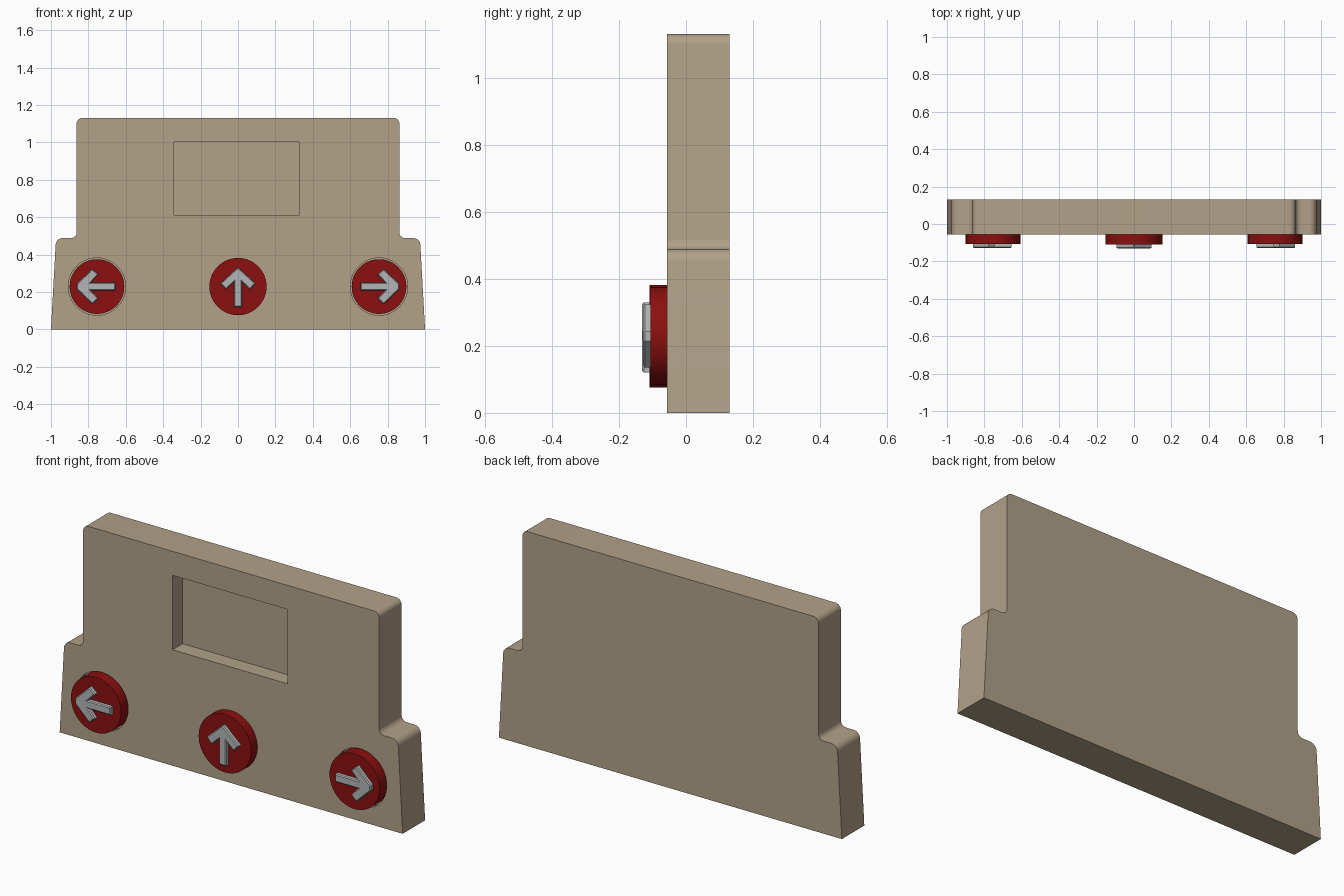
import bpy, bmesh, math
from mathutils import Vector

if "Cube" in bpy.data.objects:
    bpy.data.objects.remove(bpy.data.objects["Cube"])


def material(name, rgb):
    m = bpy.data.materials.new(name)
    m.diffuse_color = (*rgb, 1)
    m.use_nodes = True
    m.node_tree.nodes["Principled BSDF"].inputs["Base Color"].default_value = m.diffuse_color
    return m


tan = material("tan", (0.44, 0.36, 0.25))
red = material("red", (0.26, 0.005, 0.005))
silver = material("silver", (0.45, 0.46, 0.47))


def prism(name, points, front, back, mat=None):
    """Extrude an x-z outline from y = front to y = back."""
    bm = bmesh.new()
    face = bm.faces.new([bm.verts.new((x, front, z)) for x, z in points])
    ext = bmesh.ops.extrude_face_region(bm, geom=[face])
    moved = [v for v in ext["geom"] if isinstance(v, bmesh.types.BMVert)]
    bmesh.ops.translate(bm, verts=moved, vec=(0, back - front, 0))
    bmesh.ops.recalc_face_normals(bm, faces=bm.faces)
    mesh = bpy.data.meshes.new(name)
    bm.to_mesh(mesh)
    bm.free()
    obj = bpy.data.objects.new(name, mesh)
    bpy.context.collection.objects.link(obj)
    if mat:
        mesh.materials.append(mat)
    return obj


def rounded(corners, steps=6):
    """Round each (x, z, radius) corner with a circular-looking arc."""
    out = []
    for i, (x, z, r) in enumerate(corners):
        p = Vector((x, z))
        if r == 0:
            out.append(p)
            continue
        a = p + (Vector(corners[i - 1][:2]) - p).normalized() * r
        b = p + (Vector(corners[(i + 1) % len(corners)][:2]) - p).normalized() * r
        for k in range(steps + 1):
            t = k / steps
            w = 2 * t * (1 - t) * math.sqrt(0.5)
            q = a * (1 - t) ** 2 + p * w + b * t ** 2
            out.append(q / ((1 - t) ** 2 + w + t ** 2))
    return out


def circle(x, z, r, n=64):
    return [(x + r * math.cos(math.tau * k / n), z + r * math.sin(math.tau * k / n))
            for k in range(n)]


def activate(obj):
    bpy.ops.object.select_all(action='DESELECT')
    obj.select_set(True)
    bpy.context.view_layer.objects.active = obj


def smooth(obj):
    activate(obj)
    bpy.ops.object.shade_smooth_by_angle(angle=math.radians(30))


def cut(obj, cutter):
    mod = obj.modifiers.new("cut", 'BOOLEAN')
    mod.object = cutter
    mod.solver = 'EXACT'
    activate(obj)
    bpy.ops.object.modifier_apply(modifier=mod.name)
    bpy.data.objects.remove(cutter)


FRONT, BACK, BUTTON_Z = -0.057, 0.13, 0.229

# Stepped body panel with tapered lower half
half = [(1.0, 0, 0), (0.973, 0.488, 0.035), (0.863, 0.488, 0.03), (0.863, 1.13, 0.03)]
corners = half + [(-x, z, r) for x, z, r in reversed(half)]
body = prism("body_panel", rounded(corners), FRONT, BACK, tan)

# Rectangular window recess
cut(body, prism("window_cutter", [(-0.342, 0.611), (0.33, 0.611), (0.33, 1.003), (-0.342, 1.003)],
                FRONT - 0.1, FRONT + 0.084))

# Buttons: name, x, radius, front y, arrow turn, arrow shift, blunt tip half-width
buttons = [("left", -0.754, 0.146, -0.106, math.pi / 2, 0.008, 0.014),
           ("middle", 0, 0.153, -0.109, 0, 0, 0.003),
           ("right", 0.754, 0.146, -0.106, -math.pi / 2, 0.008, 0.014)]
floor = FRONT + 0.03

for name, x, radius, face_y, turn, shift, blunt in buttons:
    # Socket and round red button
    cut(body, prism("socket_cutter", circle(x, BUTTON_Z, 0.153), FRONT - 0.1, floor))
    smooth(prism(name + "_button", circle(x, BUTTON_Z, radius), face_y, floor, red))

    # Raised arrow with bevelled front edge
    side = [(blunt, 0.1), (0.094, 0.017), (0.064, -0.016), (0.021, 0.025), (0.021, -0.108)]
    outline = side + [(-u, v) for u, v in reversed(side)]
    c, s = math.cos(turn), math.sin(turn)
    pts = [(x + u * c - (v + shift) * s, BUTTON_Z + u * s + (v + shift) * c)
           for u, v in outline]
    arrow = prism(name + "_arrow", pts, face_y - 0.022, face_y + 0.01, silver)
    bm = bmesh.new()
    bm.from_mesh(arrow.data)
    rim = [e for e in bm.edges if all(v.co.y < face_y for v in e.verts)]
    bmesh.ops.bevel(bm, geom=rim, offset=0.005, segments=1, affect='EDGES')
    bm.to_mesh(arrow.data)
    bm.free()

smooth(body)
